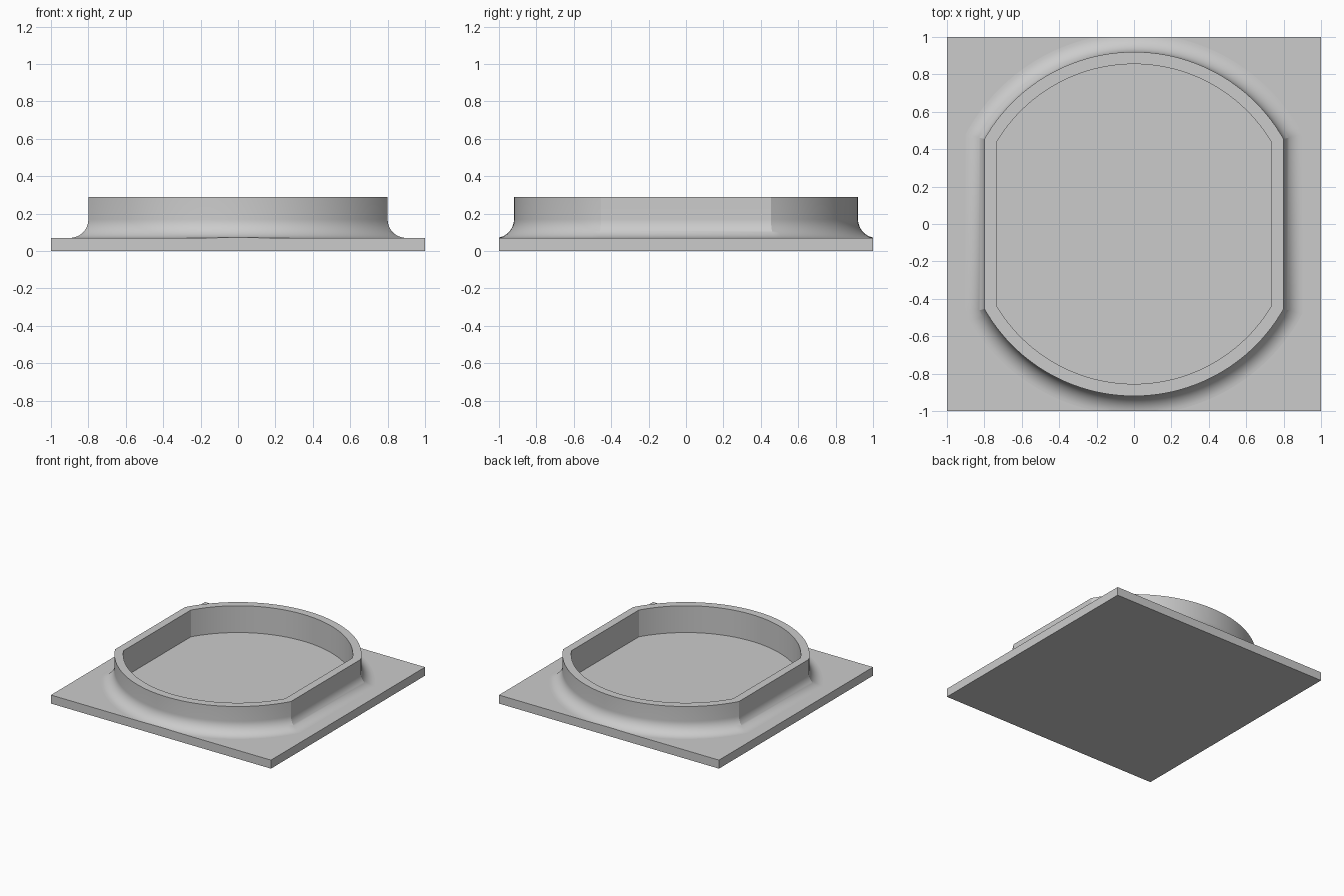
import bpy, bmesh, math

if "Cube" in bpy.data.objects:
    bpy.data.objects.remove(bpy.data.objects["Cube"])

PLATE_TOP, RIM_TOP = 0.07, 0.29
RADIUS, HALF_WIDTH = 0.92, 0.80
WALL, FILLET = 0.065, 0.10
ARC_STEPS, FILLET_STEPS = 48, 12

grey = bpy.data.materials.new("grey")
grey.diffuse_color = (0.6, 0.6, 0.6, 1)
grey.use_nodes = True
grey.node_tree.nodes["Principled BSDF"].inputs["Base Color"].default_value = grey.diffuse_color


def outline(offset, z):
    """Circle with flattened left and right sides, offset outward."""
    r, h = RADIUS + offset, HALF_WIDTH + offset
    a = math.acos(h / r)
    pts = []
    for start in (a, math.pi + a):
        for i in range(ARC_STEPS + 1):
            t = start + (math.pi - 2 * a) * i / ARC_STEPS
            pts.append((r * math.cos(t), r * math.sin(t), z))
    return pts


def make_object(name, bm):
    bmesh.ops.recalc_face_normals(bm, faces=bm.faces[:])
    mesh = bpy.data.meshes.new(name)
    bm.to_mesh(mesh)
    bm.free()
    mesh.materials.append(grey)
    obj = bpy.data.objects.new(name, mesh)
    bpy.context.collection.objects.link(obj)
    return obj


# Square base plate
bm = bmesh.new()
bmesh.ops.create_cube(bm, size=1)
for v in bm.verts:
    v.co = (v.co.x * 2, v.co.y * 2, (v.co.z + 0.5) * PLATE_TOP)
plate = make_object("plate_with_rim", bm)

# Rim wall section: inner face, top, outer face, fillet, buried foot
section = [(-WALL, 0.03), (-WALL, RIM_TOP), (0, RIM_TOP)]
for i in range(FILLET_STEPS + 1):
    t = math.pi / 2 * i / FILLET_STEPS
    section.append((FILLET * (1 - math.cos(t)),
                    PLATE_TOP + FILLET * (1 - math.sin(t))))
section.append((FILLET, 0.03))

bm = bmesh.new()
rings = [[bm.verts.new(p) for p in outline(o, z)] for o, z in section]
n = len(rings[0])
for k, ring in enumerate(rings):
    nxt = rings[(k + 1) % len(rings)]
    for i in range(n):
        j = (i + 1) % n
        bm.faces.new((ring[i], ring[j], nxt[j], nxt[i]))

# Trim the fillet where it runs past the plate edges
for s in (-1, 1):
    bmesh.ops.bisect_plane(bm, geom=bm.verts[:] + bm.edges[:] + bm.faces[:],
                           plane_co=(0, s, 0), plane_no=(0, s, 0), clear_outer=True)
    bmesh.ops.holes_fill(bm, edges=[e for e in bm.edges if e.is_boundary], sides=0)
rim = make_object("rim_helper", bm)

# Join rim and plate into one solid
mod = plate.modifiers.new("join_rim", 'BOOLEAN')
mod.operation, mod.solver, mod.object = 'UNION', 'EXACT', rim
bpy.context.view_layer.objects.active = plate
plate.select_set(True)
bpy.ops.object.modifier_apply(modifier=mod.name)
bpy.data.objects.remove(rim)

# Smooth curves, crisp corners, flat horizontal faces
bpy.ops.object.shade_smooth_by_angle(angle=math.radians(20))
for f in plate.data.polygons:
    if abs(f.normal.z) > 0.9999:
        f.use_smooth = False
